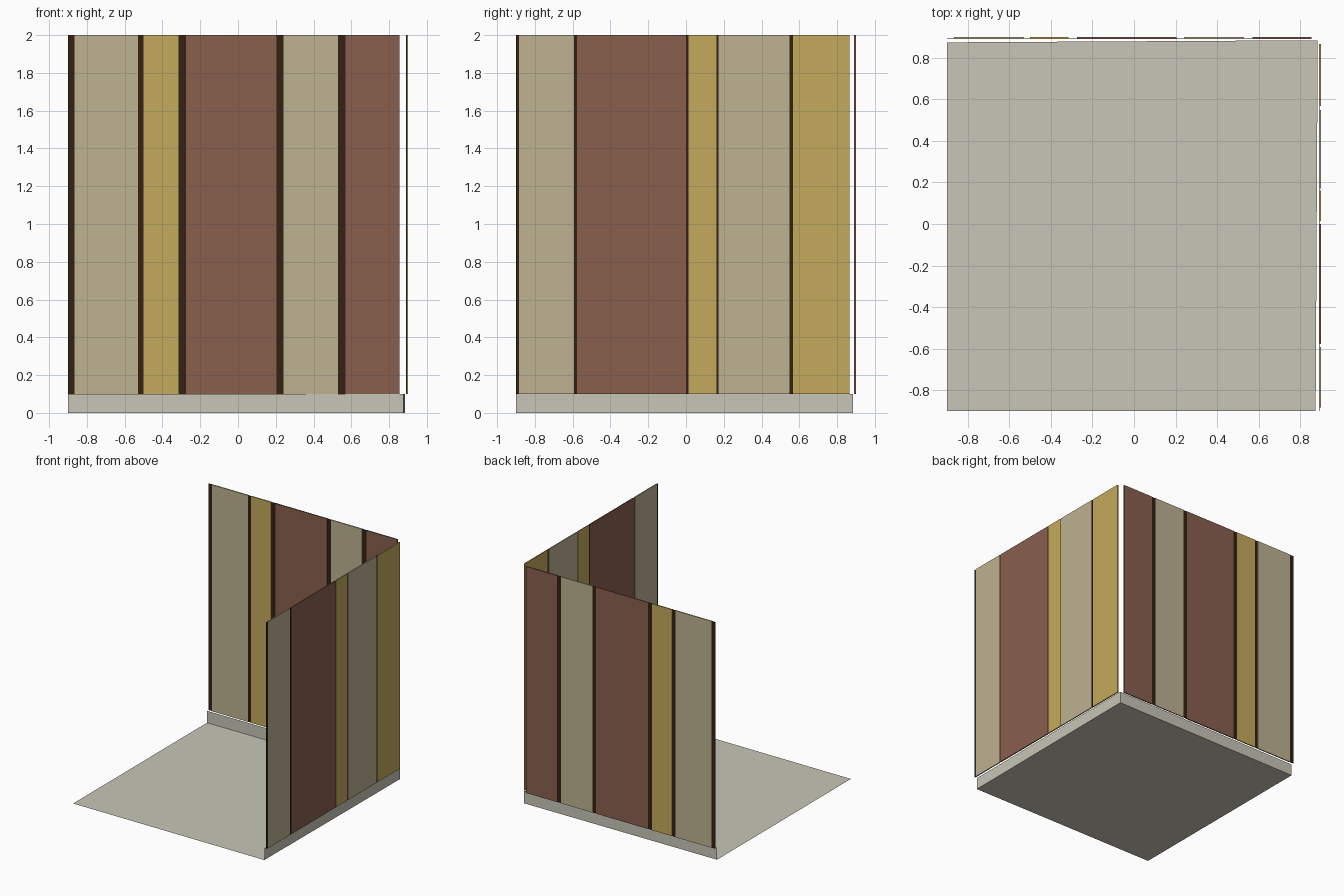
import bpy
import bmesh

cube = bpy.data.objects.get("Cube")
if cube:
    bpy.data.objects.remove(cube, do_unlink=True)

BASE, TOP = 0.1, 2.0        # height of the panels' lower and upper edges
INNER, OUTER = 0.889, 0.899  # depth range of the thin wall panels


def make_material(name, rgb):
    mat = bpy.data.materials.new(name)
    mat.use_nodes = True
    color = (*rgb, 1)
    mat.diffuse_color = color
    shader = mat.node_tree.nodes["Principled BSDF"]
    shader.inputs["Base Color"].default_value = color
    shader.inputs["Roughness"].default_value = 0.9
    return mat


stone = make_material("pale stone", (0.58, 0.565, 0.48))
beige = make_material("beige", (0.51, 0.445, 0.285))
yellow = make_material("ochre yellow", (0.555, 0.4, 0.107))
brown = make_material("red brown", (0.25, 0.117, 0.078))
dark = make_material("dark wood", (0.032, 0.016, 0.006))


def finish(name, bm, mat):
    mesh = bpy.data.meshes.new(name)
    bm.to_mesh(mesh)
    bm.free()
    mesh.materials.append(mat)
    obj = bpy.data.objects.new(name, mesh)
    bpy.context.collection.objects.link(obj)
    return obj


def box(name, low, high, mat):
    bm = bmesh.new()
    bmesh.ops.create_cube(bm, size=1)
    for v in bm.verts:
        v.co = [high[i] if v.co[i] > 0 else low[i] for i in range(3)]
    finish(name, bm, mat)


def sheet(name, points, mat):
    bm = bmesh.new()
    bm.faces.new([bm.verts.new(p) for p in points])
    finish(name, bm, mat)


def wall(name, start, stripes, along_x):
    """Row of upright panels; each stripe is (end position, material)."""
    for i, (end, mat) in enumerate(stripes):
        # dark joints are thinner than the coloured panels
        inset = 0.003 if mat == dark else 0
        near, far = INNER + inset, OUTER - inset
        if along_x:
            low, high = (start, near, BASE), (end, far, TOP)
        else:
            low, high = (near, start, BASE), (far, end, TOP)
        kind = "joint" if mat == dark else "panel"
        box(f"{name}_{kind}_{i}", low, high, mat)
        start = end


# Back wall panels, left to right
wall("back_wall", -0.9, [
    (-0.865, dark), (-0.53, beige), (-0.5, dark), (-0.315, yellow),
    (-0.275, dark), (0.205, brown), (0.24, dark), (0.53, beige),
    (0.57, dark), (0.855, brown)], True)

# Side wall panels, front to back
wall("side_wall", -0.9, [
    (-0.883, dark), (-0.593, beige), (-0.578, dark), (0, brown),
    (0.014, dark), (0.162, yellow), (0.171, dark), (0.549, beige),
    (0.567, dark), (0.865, yellow)], False)

# Floor and the two slightly splayed skirting sheets
near, corner = 0.874, 0.884
sheet("floor", [(-0.9, -0.9, 0), (near, -0.9, 0), (corner, corner, 0),
                (-0.9, near, 0)], stone)
sheet("back_skirting", [(-0.9, near, 0), (corner, corner, 0),
                        (corner, corner, BASE), (-0.9, near, BASE)], stone)
sheet("side_skirting", [(near, -0.9, 0), (corner, corner, 0),
                        (corner, corner, BASE), (near, -0.9, BASE)], stone)
